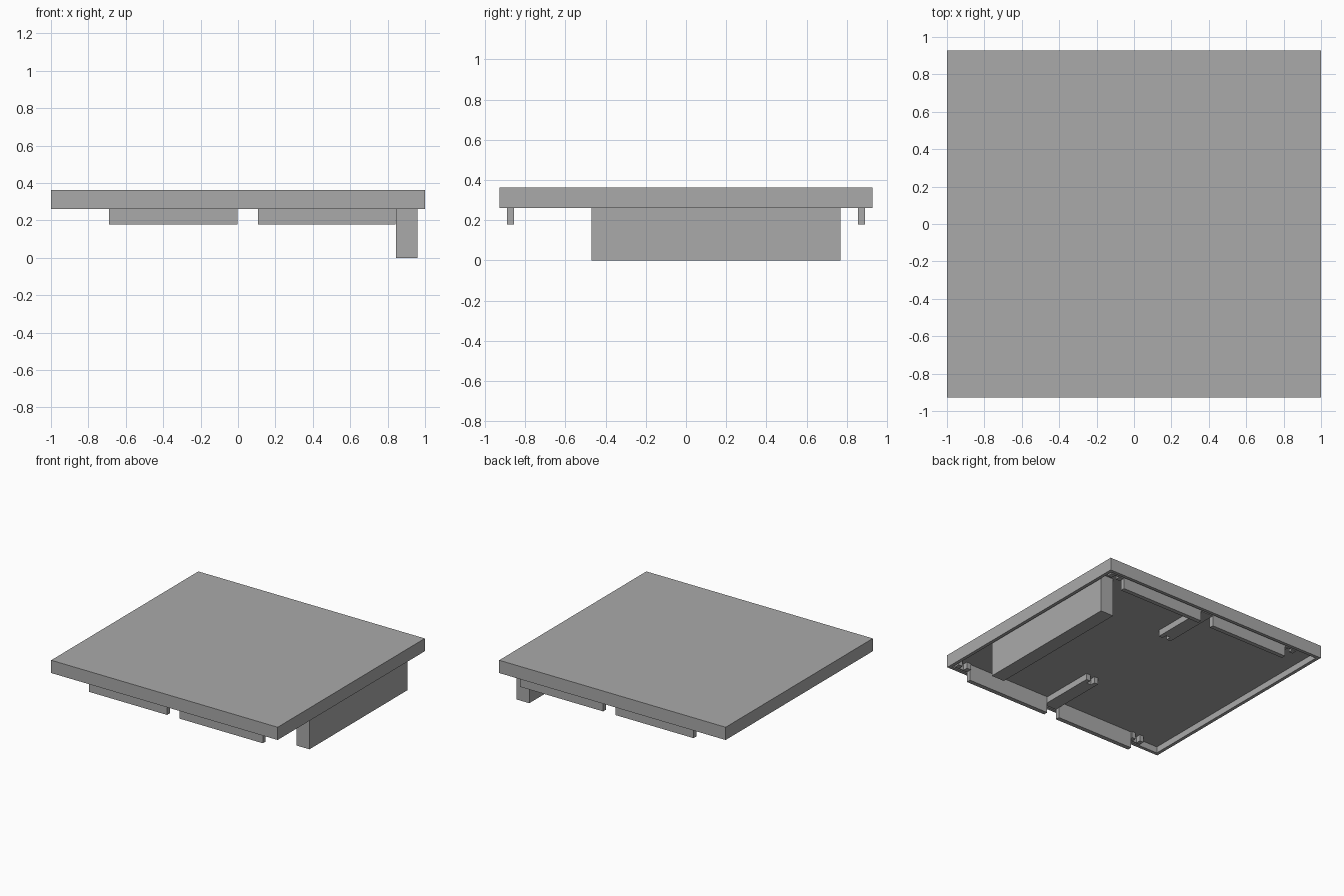
import bpy
import bmesh

cube = bpy.data.objects.get("Cube")
if cube:
    bpy.data.objects.remove(cube, do_unlink=True)

grey = bpy.data.materials.new("plain grey")
grey.use_nodes = True
grey.diffuse_color = (0.4, 0.4, 0.4, 1)
grey.node_tree.nodes["Principled BSDF"].inputs["Base Color"].default_value = (0.4, 0.4, 0.4, 1)

TOP, CEILING, RIM = 0.362, 0.31, 0.26
HALF_X, HALF_Y, WALL = 1.0, 0.928, 0.037
IN_X, IN_Y = HALF_X - WALL, HALF_Y - WALL


def prism(name, outline, z0, z1):
    """Extrude a flat outline from z0 up to z1."""
    bm = bmesh.new()
    face = bm.faces.new([bm.verts.new((x, y, z0)) for x, y in outline])
    side = bmesh.ops.extrude_face_region(bm, geom=[face])
    for v in side["geom"]:
        if isinstance(v, bmesh.types.BMVert):
            v.co.z = z1
    bmesh.ops.recalc_face_normals(bm, faces=bm.faces)
    mesh = bpy.data.meshes.new(name)
    bm.to_mesh(mesh)
    bm.free()
    mesh.materials.append(grey)
    obj = bpy.data.objects.new(name, mesh)
    bpy.context.collection.objects.link(obj)
    return obj


def block(name, x0, x1, y0, y1, z0, z1):
    return prism(name, [(x0, y0), (x1, y0), (x1, y1), (x0, y1)], z0, z1)


def slotted_rib(name, x0, x1, inner, side):
    """Rib from the rim wall inwards, with a small slot cut in its inner end."""
    mid, w, deep = (x0 + x1) / 2, 0.02, 0.04
    pts = [(x0, IN_Y), (x0, inner), (mid - w, inner), (mid - w, inner + deep),
           (mid + w, inner + deep), (mid + w, inner), (x1, inner), (x1, IN_Y)]
    return prism(name, [(x, y * side) for x, y in pts], RIM, CEILING)


# Shallow lid, hollow underneath: panel with a hanging rim
lid = block("lid_panel", -HALF_X, HALF_X, -HALF_Y, HALF_Y, RIM, TOP)
bm = bmesh.new()
bm.from_mesh(lid.data)
bottom = min(bm.faces, key=lambda f: f.calc_center_median().z)
bmesh.ops.inset_region(bm, faces=[bottom], thickness=WALL)
pocket = bmesh.ops.extrude_face_region(bm, geom=[bottom])
for v in pocket["geom"]:
    if isinstance(v, bmesh.types.BMVert):
        v.co.z = CEILING
if bottom.is_valid:
    bmesh.ops.delete(bm, geom=[bottom], context="FACES")
bmesh.ops.recalc_face_normals(bm, faces=bm.faces)
bm.to_mesh(lid.data)
bm.free()

# Long block hanging below one side
block("side_block", 0.845, 0.96, -0.47, 0.77, 0, CEILING)

# Rails and slotted ribs along the front and back
for label, side in (("front", -1), ("back", 1)):
    y0, y1 = sorted((side * (IN_Y - 0.035), side * IN_Y))
    block(label + "_left_rail", 0.108, 0.843, y0, y1, 0.178, CEILING)
    block(label + "_right_rail", -0.69, -0.003, y0, y1, 0.178, CEILING)
    slotted_rib(label + "_left_rib", 0.845, 0.96, 0.845, side)
    slotted_rib(label + "_middle_rib", -0.003, 0.108, 0.41, side)
    slotted_rib(label + "_right_rib", -0.8, -0.69, 0.845, side)
